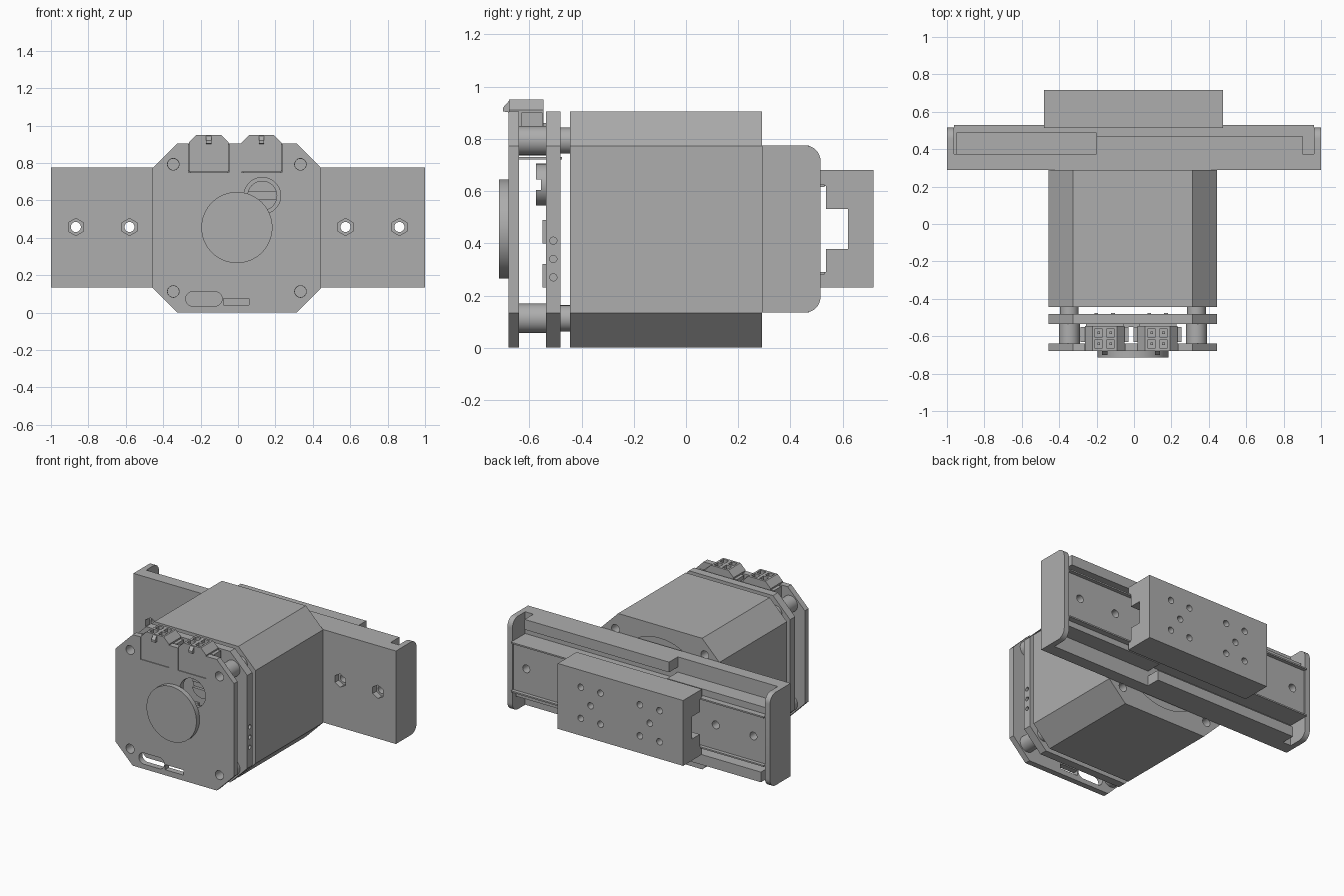
import bpy, bmesh, math
from mathutils import Vector

if "Cube" in bpy.data.objects:
    bpy.data.objects.remove(bpy.data.objects["Cube"])

grey = bpy.data.materials.new("light grey metal")
grey.diffuse_color = (0.42, 0.42, 0.42, 1)
grey.use_nodes = True
grey.node_tree.nodes["Principled BSDF"].inputs["Base Color"].default_value = grey.diffuse_color
CX, CZ = -0.006, 0.453          # motor axis


def prism(name, pts, a, b, axis='y'):
    """Extrude a profile: axis y takes (x, z) points, axis x takes (y, z), axis z takes (x, y)."""
    place = {'y': lambda p, d: (p[0], d, p[1]), 'x': lambda p, d: (d, p[0], p[1]),
             'z': lambda p, d: (p[0], p[1], d)}[axis]
    bm = bmesh.new()
    face = bm.faces.new([bm.verts.new(place(p, a)) for p in pts])
    ext = bmesh.ops.extrude_face_region(bm, geom=[face])
    shift = Vector(place((0, 0), b - a))
    bmesh.ops.translate(bm, vec=shift, verts=[v for v in ext['geom'] if isinstance(v, bmesh.types.BMVert)])
    bmesh.ops.recalc_face_normals(bm, faces=bm.faces)
    mesh = bpy.data.meshes.new(name)
    bm.to_mesh(mesh)
    bm.free()
    obj = bpy.data.objects.new(name, mesh)
    mesh.materials.append(grey)
    bpy.context.collection.objects.link(obj)
    return obj


def ring(x, z, r, n=32, start=0.0):
    return [(x + r * math.cos(start + 2 * math.pi * i / n),
             z + r * math.sin(start + 2 * math.pi * i / n)) for i in range(n)]


def rect(x0, x1, z0, z1):
    return [(x0, z0), (x1, z0), (x1, z1), (x0, z1)]


def box(name, x0, x1, y0, y1, z0, z1):
    return prism(name, rect(x0, x1, z0, z1), y0, y1)


def capsule(x0, x1, z0, z1, n=10):
    r, zc = (z1 - z0) / 2, (z0 + z1) / 2
    pts = []
    for cx, start in ((x1 - r, -math.pi / 2), (x0 + r, math.pi / 2)):
        pts += [(cx + r * math.cos(start + math.pi * i / n), zc + r * math.sin(start + math.pi * i / n))
                for i in range(n + 1)]
    return pts


def octagon(r=0.451, c=0.131):
    k = r - c
    return [(CX + x, CZ + z) for x, z in ((-k, -r), (k, -r), (r, -k), (r, k), (k, r), (-k, r), (-r, k), (-r, -k))]


def cut(obj, *cutters):
    for c in cutters:
        mod = obj.modifiers.new("cut", 'BOOLEAN')
        mod.operation, mod.solver, mod.object = 'DIFFERENCE', 'EXACT', c
        bpy.context.view_layer.objects.active = obj
        bpy.ops.object.modifier_apply(modifier=mod.name)
        bpy.data.objects.remove(c)


def drill(obj, pts, r, a, b, axis='y', n=24, start=0.0):
    cut(obj, *[prism("cutter", ring(u, v, r, n, start), a, b, axis) for u, v in pts])


corners = [(CX + sx * 0.34, CZ + sz * 0.34) for sx in (-1, 1) for sz in (-1, 1)]

# Motor body with bolt holes and a shallow round recess on the rear face
body = prism("motor_body", octagon(), -0.445, 0.29)
drill(body, corners, 0.03, 0.2, 0.4)
drill(body, [(CX, CZ)], 0.365, 0.275, 0.4, n=64)

# Circuit board plate behind the front cover
board = prism("circuit_board", octagon(), -0.535, -0.48)
drill(board, corners, 0.03, -0.6, -0.4)
drill(board, [(-0.508, z) for z in (0.27, 0.34, 0.41)], 0.014, 0.4, 0.5, 'x', 16)

# Front cover with connector cutouts, round window and slots
cover = prism("front_cover", octagon(), -0.68, -0.64)
drill(cover, corners, 0.031, -0.8, -0.6)
drill(cover, [(0.13, 0.625)], 0.098, -0.8, -0.6, n=40)
plugs = (-0.157, 0.126)
cut(cover, prism("cutter", capsule(-0.28, -0.085, 0.035, 0.112), -0.8, -0.6),
    box("cutter", -0.078, 0.06, -0.8, -0.6, 0.04, 0.075),
    *[box("cutter", x - 0.108, x + 0.108, -0.8, -0.6, 0.75, 1) for x in plugs])

# Round hub disc on the cover
prism("hub_disc", ring(CX, 0.455, 0.19, 64), -0.715, -0.68)

# Hollow standoffs and short spacers at the corners
for x, z in corners:
    for name, r, a, b in (("standoff", 0.056, -0.64, -0.535), ("spacer", 0.05, -0.48, -0.445)):
        post = prism(name, ring(x, z, r), a, b)
        drill(post, [(x, z)], 0.031, -0.7, -0.4)

# Plug sockets: 2 x 2 openings facing up, latch in front, solder pins behind
for x in plugs:
    w = 0.106
    shell = prism("plug_socket", [(x - w, 0.752), (x + w, 0.752), (x + w, 0.91), (x + w - 0.04, 0.95),
                                  (x - w + 0.04, 0.95), (x - w, 0.91)], -0.678, -0.545)
    for sx in (-1, 1):
        for y in (-0.641, -0.582):
            cut(shell, box("cutter", x + sx * 0.032 - 0.021, x + sx * 0.032 + 0.021,
                           y - 0.021, y + 0.021, 0.82, 1.0))
            box("contact_pin", x + sx * 0.032 - 0.007, x + sx * 0.032 + 0.007, y - 0.007, y + 0.007, 0.815, 0.91)
    prism("plug_latch", [(-0.67, 0.90), (-0.70, 0.905), (-0.70, 0.92), (-0.678, 0.945), (-0.67, 0.945)],
          x - 0.014, x + 0.014, 'x')
    for sx in (-1, 1):
        box("socket_rib", x + sx * 0.116 - 0.012, x + sx * 0.116 + 0.012, -0.63, -0.55, 0.76, 0.9)
        box("solder_lead", x + sx * 0.045 - 0.01, x + sx * 0.045 + 0.01, -0.64, -0.475, 0.72, 0.73)
    box("socket_foot", x - 0.1, x + 0.1, -0.56, -0.53, 0.75, 0.86)

# Small parts on the board
sensor = prism("round_component", ring(0.13, 0.625, 0.08, 32), -0.575, -0.535)
cut(sensor, box("cutter", 0, 0.3, -0.6, -0.555, 0.605, 0.645))
box("chip_low", -0.08, 0.08, -0.55, -0.53, 0.23, 0.32)
box("chip_high", -0.08, 0.08, -0.55, -0.53, 0.4, 0.49)

# Slide base plate with hex nut pockets
bolts = [(x, 0.458) for x in (-0.867, -0.58, 0.575, 0.863)]
base = box("slide_base", -1, 1, 0.29, 0.375, 0.135, 0.775)
drill(base, bolts, 0.046, 0.2, 0.33, n=6, start=math.pi / 2)
drill(base, bolts, 0.027, 0.2, 0.5)

# End caps with rounded rear corners
r = 0.06
cap = [(0.37, 0.135)] + [(0.515 - r + r * math.sin(t), 0.135 + r - r * math.cos(t))
                         for t in [i * math.pi / 16 for i in range(9)]]
cap += [(y, 0.91 - z) for y, z in reversed(cap)]
for s in (-1, 1):
    prism("end_cap", cap, s * 0.962, s, 'x')

# Guide rail: channel section with thin lips
rail = prism("guide_rail", [(0.375, 0.28), (0.53, 0.28), (0.53, 0.29), (0.505, 0.29), (0.505, 0.615),
                            (0.53, 0.615), (0.53, 0.625), (0.375, 0.625)], -0.963, 0.963, 'x')
drill(rail, bolts, 0.027, 0.3, 0.6)

# Side walls and lower ledges, the two sides being half-turn copies
for s in (1, -1):
    for name, xa, xb, y1, za, zb in (("side_wall", -0.2, 0.9, 0.47, 0.25, 0.32),
                                     ("side_ledge", -0.95, -0.2, 0.49, 0.17, 0.215)):
        xs, zs = sorted((s * xa, s * xb)), sorted((0.455 + s * za, 0.455 + s * zb))
        box(name, xs[0], xs[1], 0.37, y1, zs[0], zs[1])

# Carriage with stepped slot and two groups of mounting holes
half = [(0.512, 0.165), (0.512, 0.225), (0.717, 0.225), (0.717, -0.225), (0.512, -0.225), (0.512, -0.165),
        (0.535, -0.165), (0.535, -0.077), (0.62, -0.077), (0.62, 0.077), (0.535, 0.077), (0.535, 0.165)]
carriage = prism("carriage", [(y, z + 0.455) for y, z in half], -0.48, 0.475, 'x')
holes = [(g + dx, 0.455 + dz) for g in (-0.225, 0.225)
         for dx, dz in ((0, 0), (-0.075, 0.107), (0.075, 0.107), (-0.075, -0.107), (0.075, -0.107))]
drill(carriage, holes, 0.022, 0.66, 0.8, n=20)

# Smooth the round walls, keep edges sharp
bpy.ops.object.select_all(action='SELECT')
bpy.ops.object.shade_smooth_by_angle(angle=math.radians(30))
